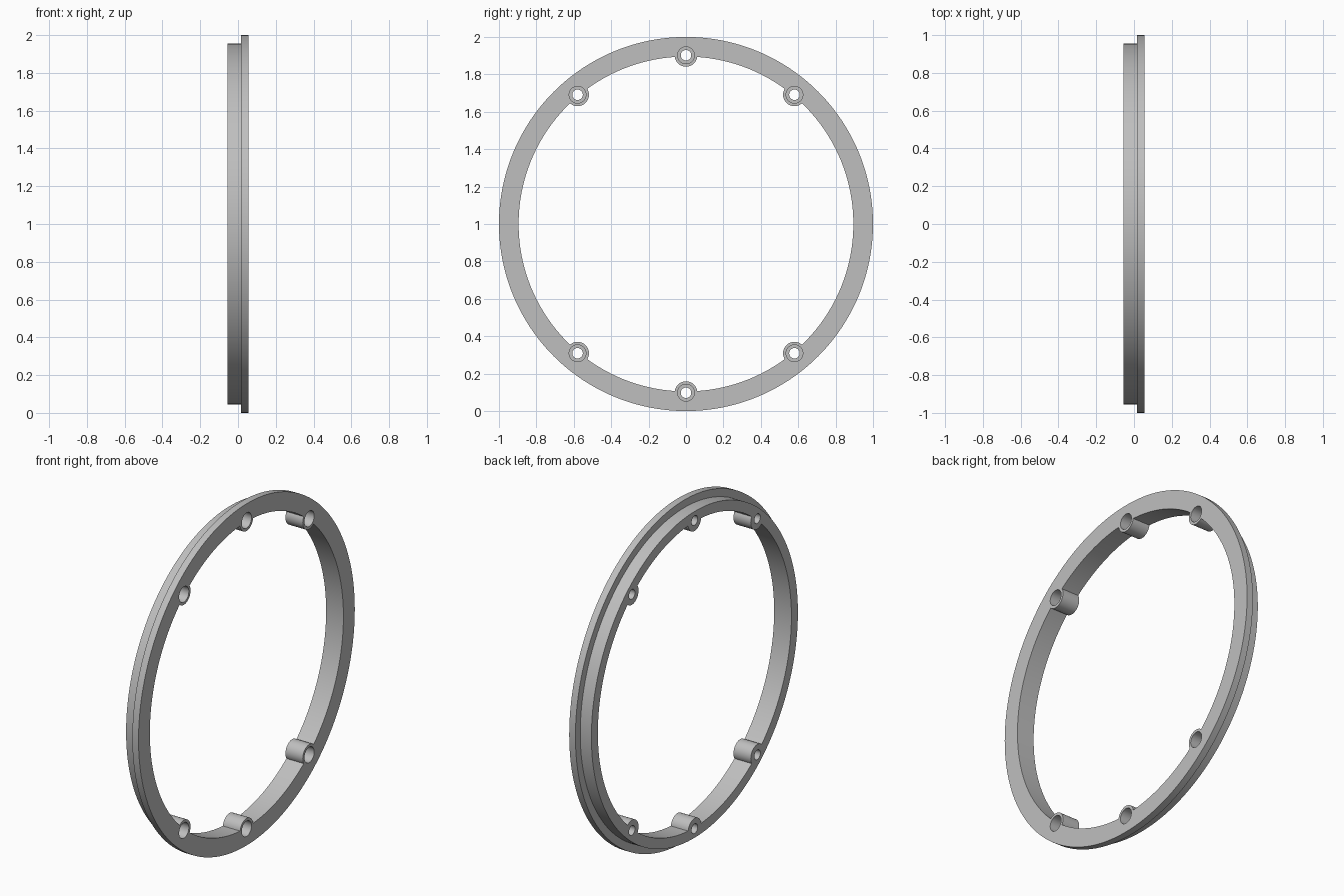
import bpy, bmesh, math
from mathutils import Matrix, Vector

cube = bpy.data.objects.get("Cube")
if cube:
    bpy.data.objects.remove(cube, do_unlink=True)

CENTRE = Vector((0, 0, 1))
BACK, STEP, FRONT = -0.056, 0.016, 0.056
BORE, BODY, RIM = 0.895, 0.955, 1.0
BOLT_RADIUS = 0.902
BOLT_ANGLES = [math.radians(a) for a in (0, 40, 140, 180, 220, 320)]

grey = bpy.data.materials.new("light grey metal")
grey.use_nodes = True
COLOUR = (0.52, 0.52, 0.52, 1)
grey.diffuse_color = COLOUR
grey.node_tree.nodes["Principled BSDF"].inputs["Base Color"].default_value = COLOUR


def make_object(name, bm):
    bmesh.ops.recalc_face_normals(bm, faces=bm.faces)
    mesh = bpy.data.meshes.new(name)
    bm.to_mesh(mesh)
    bm.free()
    mesh.materials.append(grey)
    obj = bpy.data.objects.new(name, mesh)
    bpy.context.collection.objects.link(obj)
    return obj


def lathe(name, profile, segments):
    """Revolve a closed (x, radius) profile about the x axis."""
    bm = bmesh.new()
    rings = []
    for i in range(segments):
        a = 2 * math.pi * i / segments
        rings.append([bm.verts.new(CENTRE + Vector((x, r * math.sin(a), r * math.cos(a))))
                      for x, r in profile])
    n = len(profile)
    for i, ring in enumerate(rings):
        following = rings[(i + 1) % segments]
        for j in range(n):
            k = (j + 1) % n
            bm.faces.new((ring[j], ring[k], following[k], following[j]))
    return make_object(name, bm)


def bolt_cylinders(name, radius, x0, x1, limit=None):
    """One cylinder along x at every bolt position, kept inside a limit radius."""
    bm = bmesh.new()
    for a in BOLT_ANGLES:
        spot = Vector(((x0 + x1) / 2, BOLT_RADIUS * math.sin(a), BOLT_RADIUS * math.cos(a)))
        bmesh.ops.create_cone(bm, cap_ends=True, segments=48, radius1=radius,
                              radius2=radius, depth=x1 - x0,
                              matrix=Matrix.Translation(spot) @ Matrix.Rotation(math.pi / 2, 4, "Y"))
    for v in bm.verts:
        r = math.hypot(v.co.y, v.co.z)
        if limit and r > limit:
            v.co.y *= limit / r
            v.co.z *= limit / r
        v.co += CENTRE
    return make_object(name, bm)


def combine(target, tool, operation):
    mod = target.modifiers.new(tool.name, "BOOLEAN")
    mod.operation = operation
    mod.solver = "EXACT"
    mod.object = tool
    bpy.context.view_layer.objects.active = target
    bpy.ops.object.modifier_apply(modifier=mod.name)
    bpy.data.objects.remove(tool, do_unlink=True)


# Stepped ring: narrow body behind a wider flange
ring = lathe("flanged_ring", [(BACK, BORE), (BACK, BODY), (STEP, BODY),
                              (STEP, RIM), (FRONT, RIM), (FRONT, BORE)], 192)

# Screw bosses, then through holes and wider recesses from the front
combine(ring, bolt_cylinders("screw_bosses", 0.061, BACK, FRONT, 0.95), "UNION")
combine(ring, bolt_cylinders("screw_holes", 0.028, BACK - 0.1, FRONT + 0.1), "DIFFERENCE")
combine(ring, bolt_cylinders("screw_recesses", 0.045, FRONT - 0.06, FRONT + 0.1), "DIFFERENCE")

bpy.ops.object.select_all(action="DESELECT")
ring.select_set(True)
bpy.context.view_layer.objects.active = ring
bpy.ops.object.shade_smooth_by_angle(angle=math.radians(30))
